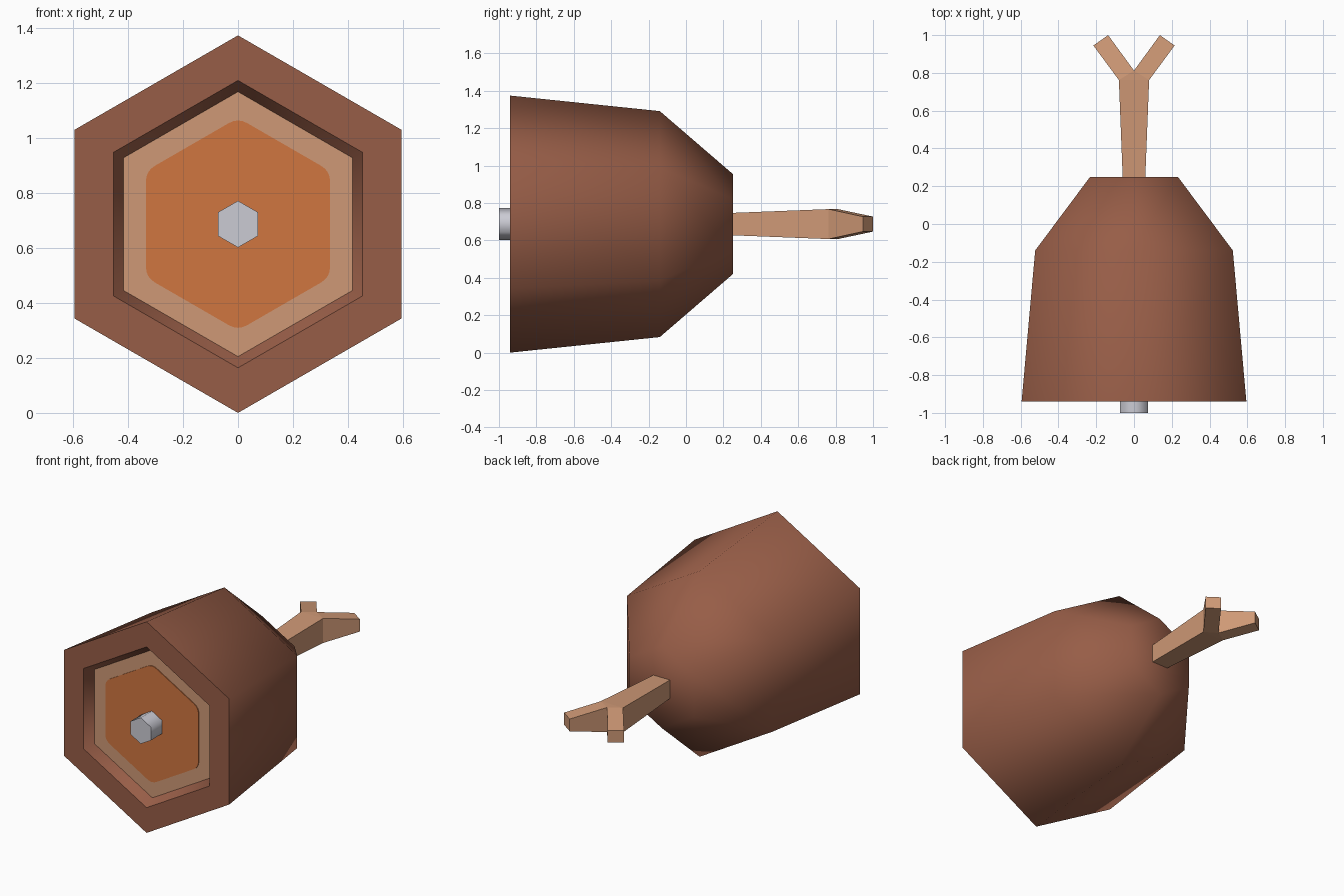
import bpy, bmesh, math

if "Cube" in bpy.data.objects:
    bpy.data.objects.remove(bpy.data.objects["Cube"])

CZ = 0.687  # height of the long axis


def material(name, rgb):
    m = bpy.data.materials.new(name)
    lin = [((c / 255 + 0.055) / 1.055) ** 2.4 for c in rgb]
    m.diffuse_color = (*lin, 1)
    m.use_nodes = True
    m.node_tree.nodes["Principled BSDF"].inputs["Base Color"].default_value = m.diffuse_color
    return m


BROWN = material("brown shell", (151, 93, 71))
TAN = material("tan wood", (207, 153, 118))
ORANGE = material("orange centre", (208, 118, 64))
SILVER = material("silver", (203, 203, 212))


def finish(name, bm, mats):
    bmesh.ops.recalc_face_normals(bm, faces=bm.faces)
    me = bpy.data.meshes.new(name)
    bm.to_mesh(me)
    bm.free()
    for m in mats:
        me.materials.append(m)
    ob = bpy.data.objects.new(name, me)
    bpy.context.collection.objects.link(ob)
    return ob


def hex_points(r):
    return [(r * math.cos(math.radians(90 + 60 * k)), r * math.sin(math.radians(90 + 60 * k)))
            for k in range(6)]


def loft(bm, sections, sharp=()):
    """Closed skin through (y, outline) sections; sharp lists the hard rings."""
    rings = [[bm.verts.new((x, y, CZ + z)) for x, z in pts] for y, pts in sections]
    for a, b in zip(rings, rings[1:]):
        for i in range(len(a)):
            j = (i + 1) % len(a)
            bm.faces.new((a[i], a[j], b[j], b[i])).smooth = True
    first, last = bm.faces.new(rings[0]), bm.faces.new(rings[-1])
    first.smooth = last.smooth = True
    for s in sharp:
        ring = rings[s]
        for i in range(len(ring)):
            bm.edges.get((ring[i], ring[(i + 1) % len(ring)])).smooth = False
    return first, last


# Hexagonal shell with a recessed tan front
bm = bmesh.new()
profile = [(0.25, 0.268), (-0.14, 0.604), (-0.94, 0.687), (-0.94, 0.523), (-0.88, 0.482)]
_, floor = loft(bm, [(y, hex_points(r)) for y, r in profile], sharp=(2, 3, 4))
floor.material_index = 1
finish("shell", bm, [BROWN, TAN])

# Orange centre plate with softened corners
outline = []
pts = hex_points(0.387)
for i, p in enumerate(pts):
    a, b = pts[i - 1], pts[(i + 1) % 6]
    for t in (0, 0.25, 0.5, 0.75, 1):
        k = 0.10
        w0, w1 = k * (1 - t) ** 2, k * t ** 2
        outline.append(tuple(p[n] + w0 * (a[n] - p[n]) + w1 * (b[n] - p[n]) for n in (0, 1)))
bm = bmesh.new()
loft(bm, [(-0.878, outline), (-0.885, outline)], sharp=(0, 1))
finish("centre_plate", bm, [ORANGE])

# Silver pin
bm = bmesh.new()
loft(bm, [(-0.87, hex_points(0.085)), (-1.0, hex_points(0.085))], sharp=(0, 1))
finish("pin", bm, [SILVER])

# Forked stem: plan outline (x, y, half height), counter-clockwise
plan = [(-0.058, 0.2, 0.058), (0.058, 0.2, 0.058), (0.08, 0.762, 0.08), (0.215, 0.945, 0.04),
        (0.137, 1.0, 0.04), (0, 0.812, 0.08), (-0.137, 1.0, 0.04), (-0.215, 0.945, 0.04),
        (-0.08, 0.762, 0.08)]
bm = bmesh.new()
top = [bm.verts.new((x, y, CZ + h)) for x, y, h in plan]
low = [bm.verts.new((x, y, CZ - h)) for x, y, h in plan]
for side in (top, low):
    for idx in ((0, 1, 2, 8), (2, 5, 8), (2, 3, 4, 5), (5, 6, 7, 8)):
        bm.faces.new([side[i] for i in idx])
for i in range(len(plan)):
    j = (i + 1) % len(plan)
    bm.faces.new((top[i], top[j], low[j], low[i]))
finish("forked_stem", bm, [TAN])
